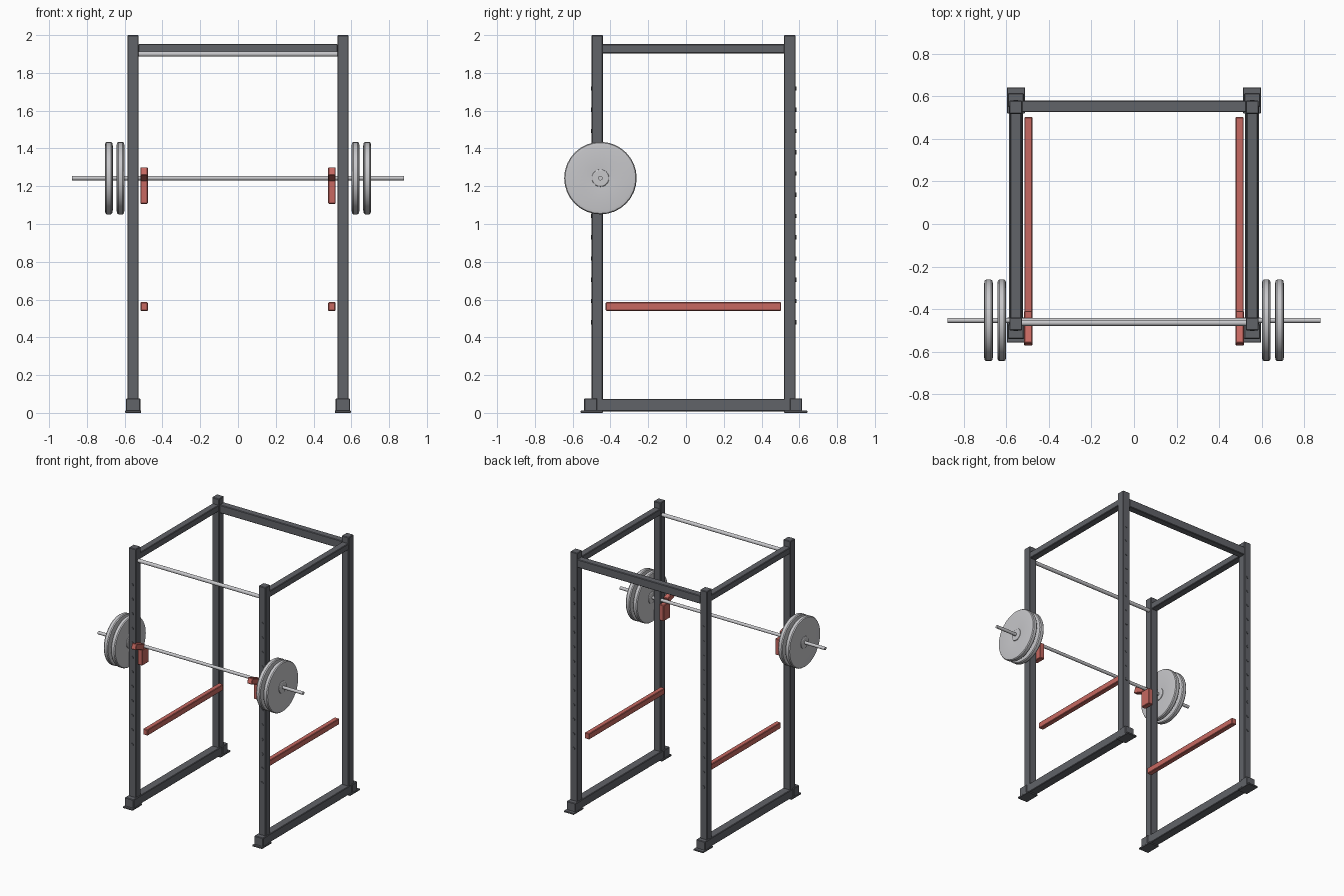
import bpy
import bmesh
from math import radians, pi
from mathutils import Matrix

cube = bpy.data.objects.get("Cube")
if cube:
    bpy.data.objects.remove(cube)


def material(name, rgb):
    m = bpy.data.materials.new(name)
    m.use_nodes = True
    m.diffuse_color = (*rgb, 1)
    m.node_tree.nodes["Principled BSDF"].inputs["Base Color"].default_value = (*rgb, 1)
    return m


FRAME = material("dark_frame_grey", (0.12, 0.125, 0.14))
STEEL = material("light_steel", (0.57, 0.57, 0.59))
RED = material("muted_red", (0.57, 0.14, 0.12))


def add_object(name, bm, mat, smooth=False):
    bmesh.ops.recalc_face_normals(bm, faces=bm.faces)
    mesh = bpy.data.meshes.new(name)
    bm.to_mesh(mesh)
    bm.free()
    mesh.materials.append(mat)
    ob = bpy.data.objects.new(name, mesh)
    bpy.context.collection.objects.link(ob)
    if smooth:
        bpy.ops.object.select_all(action="DESELECT")
        ob.select_set(True)
        bpy.context.view_layer.objects.active = ob
        bpy.ops.object.shade_smooth_by_angle(angle=radians(30))
    return ob


def box(name, xs, ys, zs, mat, tilt=0, bevel=0.004):
    """Box between pairs of limits, tilted about its own x axis."""
    bm = bmesh.new()
    bmesh.ops.create_cube(bm, size=1)
    spans = (xs, ys, zs)
    size = [abs(b - a) for a, b in spans]
    centre = [(a + b) / 2 for a, b in spans]
    bmesh.ops.scale(bm, vec=size, verts=bm.verts)
    if bevel:
        bmesh.ops.bevel(bm, geom=bm.edges[:], offset=bevel, segments=1, affect="EDGES")
    bmesh.ops.transform(bm, matrix=Matrix.Translation(centre) @ Matrix.Rotation(tilt, 4, "X"),
                        verts=bm.verts)
    return add_object(name, bm, mat)


def rod(name, half_length, radius, y, z, mat):
    bm = bmesh.new()
    bmesh.ops.create_cone(bm, cap_ends=True, segments=20, radius1=radius, radius2=radius,
                          depth=2 * half_length)
    bmesh.ops.transform(bm, matrix=Matrix.Translation((0, y, z)) @ Matrix.Rotation(pi / 2, 4, "Y"),
                        verts=bm.verts)
    return add_object(name, bm, mat, True)


def weight_plate(name, x, y, z):
    """Lathe a dished disc with a raised hub about the x axis."""
    half = [(0, 0.021), (0.04, 0.021), (0.045, 0.018), (0.046, 0.014),
            (0.172, 0.021), (0.187, 0.018), (0.192, 0.011)]
    profile = half + [(r, -w) for r, w in reversed(half)]
    bm = bmesh.new()
    verts = [bm.verts.new((w, r, 0)) for r, w in profile]
    edges = [bm.edges.new(pair) for pair in zip(verts, verts[1:])]
    bmesh.ops.spin(bm, geom=verts + edges, cent=(0, 0, 0), axis=(1, 0, 0),
                   angle=2 * pi, steps=32)
    bmesh.ops.remove_doubles(bm, verts=bm.verts, dist=0.0001)
    bmesh.ops.translate(bm, vec=(x, y, z), verts=bm.verts)
    return add_object(name, bm, STEEL, True)


def hole_row(name, x, y):
    """Column of small round hole collars on the face of an upright."""
    bm = bmesh.new()
    for i in range(12):
        spot = Matrix.Translation((x, y, 0.48 + i * 0.1125)) @ Matrix.Rotation(pi / 2, 4, "X")
        bmesh.ops.create_cone(bm, cap_ends=True, segments=12, radius1=0.011, radius2=0.011,
                              depth=0.008, matrix=spot)
    return add_object(name, bm, FRAME)


BAR_Y, BAR_Z = -0.453, 1.243

for side, s in (("left", 1), ("right", -1)):
    def across(a, b):
        return (s * a, s * b)

    # Uprights with their hole columns
    for end, ys, face in (("front", (-0.5, -0.44), -0.5), ("back", (0.518, 0.58), 0.58)):
        box(f"{side}_{end}_upright", across(0.526, 0.586), ys, (0.01, 2), FRAME)
        hole_row(f"{side}_{end}_holes", s * 0.556, face)

    # Base runner, end sleeves and foot plates
    box(f"{side}_base_runner", across(0.522, 0.588), (-0.53, 0.605), (0.008, 0.074), FRAME)
    for end, sleeve, foot in (("front", (-0.54, -0.47), (-0.558, -0.44)),
                              ("back", (0.55, 0.615), (0.52, 0.642))):
        box(f"{side}_{end}_sleeve", across(0.517, 0.593), sleeve, (0.008, 0.077), FRAME)
        box(f"{side}_{end}_foot_plate", across(0.513, 0.597), foot, (0, 0.012), FRAME, bevel=0.002)

    # Top side beam
    box(f"{side}_top_beam", across(0.529, 0.583), (-0.445, 0.525), (1.903, 1.952), FRAME)

    # Safety rail
    box(f"{side}_safety_rail", across(0.477, 0.516), (-0.425, 0.503), (0.54, 0.586), RED)

    # Bar hook: block on the upright and an upturned lip in front
    box(f"{side}_hook_block", across(0.477, 0.517), (-0.49, -0.408), (1.107, 1.231), RED)
    box(f"{side}_hook_lip", across(0.477, 0.517), (-0.569, -0.463), (1.24, 1.285), RED,
        tilt=radians(-20))

    # Pair of weights on each bar end
    for place, x in (("inner", 0.622), ("outer", 0.684)):
        weight_plate(f"{side}_{place}_weight", s * x, BAR_Y, BAR_Z)

# Cross members and barbell
box("back_crossbeam", (-0.528, 0.528), (0.526, 0.58), (1.89, 1.953), FRAME)
rod("pull_up_bar", 0.53, 0.014, -0.465, 1.9, STEEL)
rod("barbell", 0.878, 0.012, BAR_Y, BAR_Z, STEEL)
